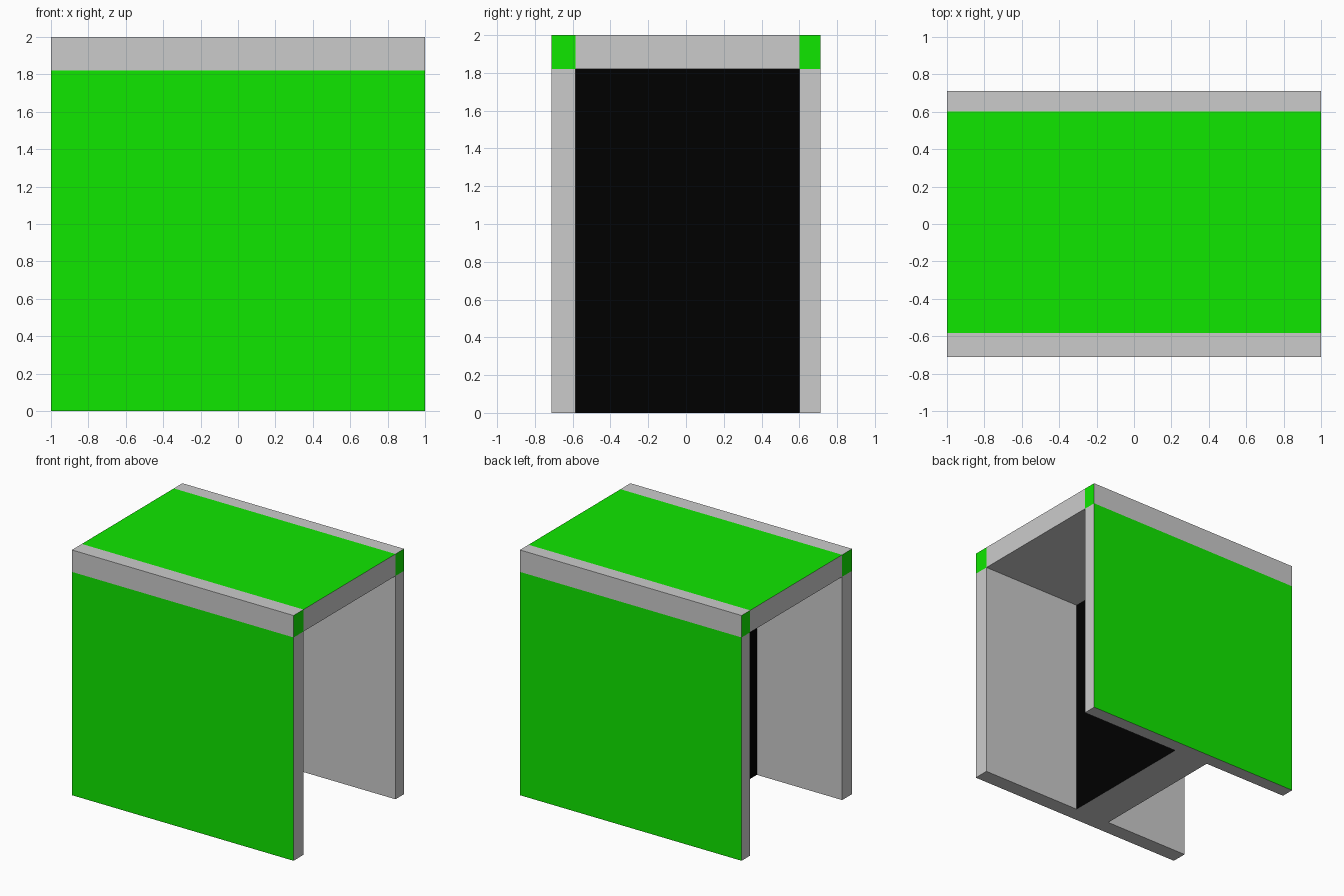
import bpy, bmesh
from mathutils import Vector

if "Cube" in bpy.data.objects:
    bpy.data.objects.remove(bpy.data.objects["Cube"])


def colour(name, rgb):
    mat = bpy.data.materials.new(name)
    mat.diffuse_color = (*rgb, 1.0)
    mat.use_nodes = True
    mat.node_tree.nodes["Principled BSDF"].inputs["Base Color"].default_value = mat.diffuse_color
    return mat


GREEN = colour("green", (0.005, 0.8, 0.0))
BLACK = colour("black", (0.0, 0.0, 0.0))

# Shared planes of the model
X = 1.0
Y_FRONT, Y_BACK = -0.712, 0.712
IN_FRONT, IN_BACK = -0.584, 0.601
Z_TOP, Z_UNDER = 2.0, 1.821


def box(name, low, high, mat, painted):
    """Grey box whose faces pointing along the painted directions get a material."""
    low, high = Vector(low), Vector(high)
    bm = bmesh.new()
    bmesh.ops.create_cube(bm, size=1)
    for v in bm.verts:
        v.co = (low + high) / 2 + v.co * (high - low)
    bm.normal_update()
    for f in bm.faces:
        f.material_index = int(any(f.normal.dot(Vector(d)) > 0.9 for d in painted))
    mesh = bpy.data.meshes.new(name)
    bm.to_mesh(mesh)
    bm.free()
    mesh.materials.append(None)  # plain grey
    mesh.materials.append(mat)
    bpy.context.collection.objects.link(bpy.data.objects.new(name, mesh))


ENDS = [(1, 0, 0), (-1, 0, 0)]

# Upright panels with green outer faces, capped by edge rails with green ends
for side, y0, y1, out in (("front", Y_FRONT, IN_FRONT, -1), ("back", IN_BACK, Y_BACK, 1)):
    box(side + "_panel", (-X, y0, 0), (X, y1, Z_UNDER), GREEN, [(0, out, 0)])
    box(side + "_top_rail", (-X, y0, Z_UNDER), (X, y1, Z_TOP), GREEN, ENDS)

# Top slab, green on its upper face
box("top_slab", (-X, IN_FRONT, Z_UNDER), (X, IN_BACK, Z_TOP), GREEN, [(0, 0, 1)])

# Thick inner partition, black on both broad faces
box("inner_partition", (-0.23, IN_FRONT, 0), (0.09, IN_BACK, Z_UNDER), BLACK, ENDS)
